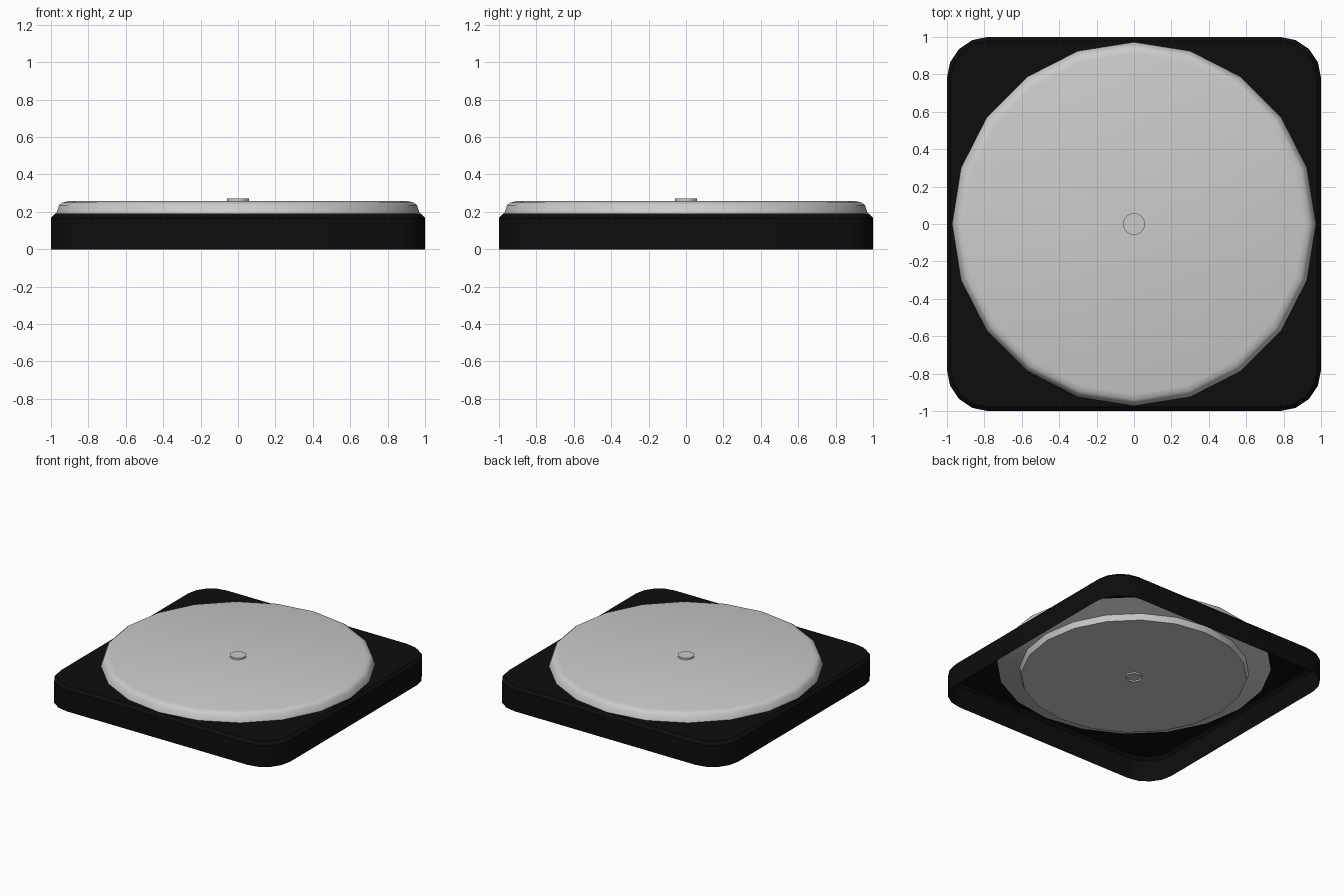
import bpy, bmesh, math

if "Cube" in bpy.data.objects:
    bpy.data.objects.remove(bpy.data.objects["Cube"])


def finish(name, bm, color=None, angle=35):
    bmesh.ops.recalc_face_normals(bm, faces=bm.faces)
    mesh = bpy.data.meshes.new(name)
    bm.to_mesh(mesh)
    bm.free()
    obj = bpy.data.objects.new(name, mesh)
    bpy.context.collection.objects.link(obj)
    if color:
        mat = bpy.data.materials.new(name + "_color")
        mat.diffuse_color = (*color, 1)
        mat.use_nodes = True
        mat.node_tree.nodes["Principled BSDF"].inputs["Base Color"].default_value = mat.diffuse_color
        mesh.materials.append(mat)
    bpy.ops.object.select_all(action='DESELECT')
    obj.select_set(True)
    bpy.context.view_layer.objects.active = obj
    bpy.ops.object.shade_smooth_by_angle(angle=math.radians(angle))
    return obj


def bridge(bm, a, b):
    n = len(a)
    for i in range(n):
        bm.faces.new((a[i], a[(i + 1) % n], b[(i + 1) % n], b[i]))


def lathe(name, profile, sides, cap_start=True, cap_end=True, angle=35):
    bm = bmesh.new()
    rings = [[bm.verts.new((r * math.cos(math.tau * i / sides),
                            r * math.sin(math.tau * i / sides), z))
              for i in range(sides)] for r, z in profile]
    for a, b in zip(rings, rings[1:]):
        bridge(bm, a, b)
    if cap_start:
        bm.faces.new(rings[0])
    if cap_end:
        bm.faces.new(rings[-1])
    return finish(name, bm, angle=angle)


# Base: rounded square shell with a chamfered top edge, open underneath
def rounded_square(bm, half, radius, z, steps=4):
    ring = []
    for c in range(4):
        corner = math.pi / 4 + c * math.pi / 2
        cx = math.copysign(half - radius, math.cos(corner))
        cy = math.copysign(half - radius, math.sin(corner))
        for s in range(steps + 1):
            t = c * math.pi / 2 + s * math.pi / 2 / steps
            ring.append(bm.verts.new((cx + radius * math.cos(t),
                                      cy + radius * math.sin(t), z)))
    return ring


bm = bmesh.new()
loops = [rounded_square(bm, 1.0, 0.22, 0.0),
         rounded_square(bm, 1.0, 0.22, 0.168),
         rounded_square(bm, 0.978, 0.198, 0.19)]
for lo, hi in zip(loops, loops[1:]):
    bridge(bm, lo, hi)
top = bm.faces.new(loops[-1])
bm.normal_update()
# keep the open shell facing outward
finish("base_shell", bm, color=(0.004, 0.004, 0.004))

# Turning platter: domed rim above, stepped hub disc below
lathe("platter", [(0.80, 0.10), (0.815, 0.145), (0.972, 0.19),
                  (0.957, 0.236), (0.94, 0.249), (0.91, 0.257)],
      20, angle=50)

# Centre spindle: short tube, closed on top
lathe("spindle", [(0.058, 0.088), (0.058, 0.27)], 32, cap_start=False)
